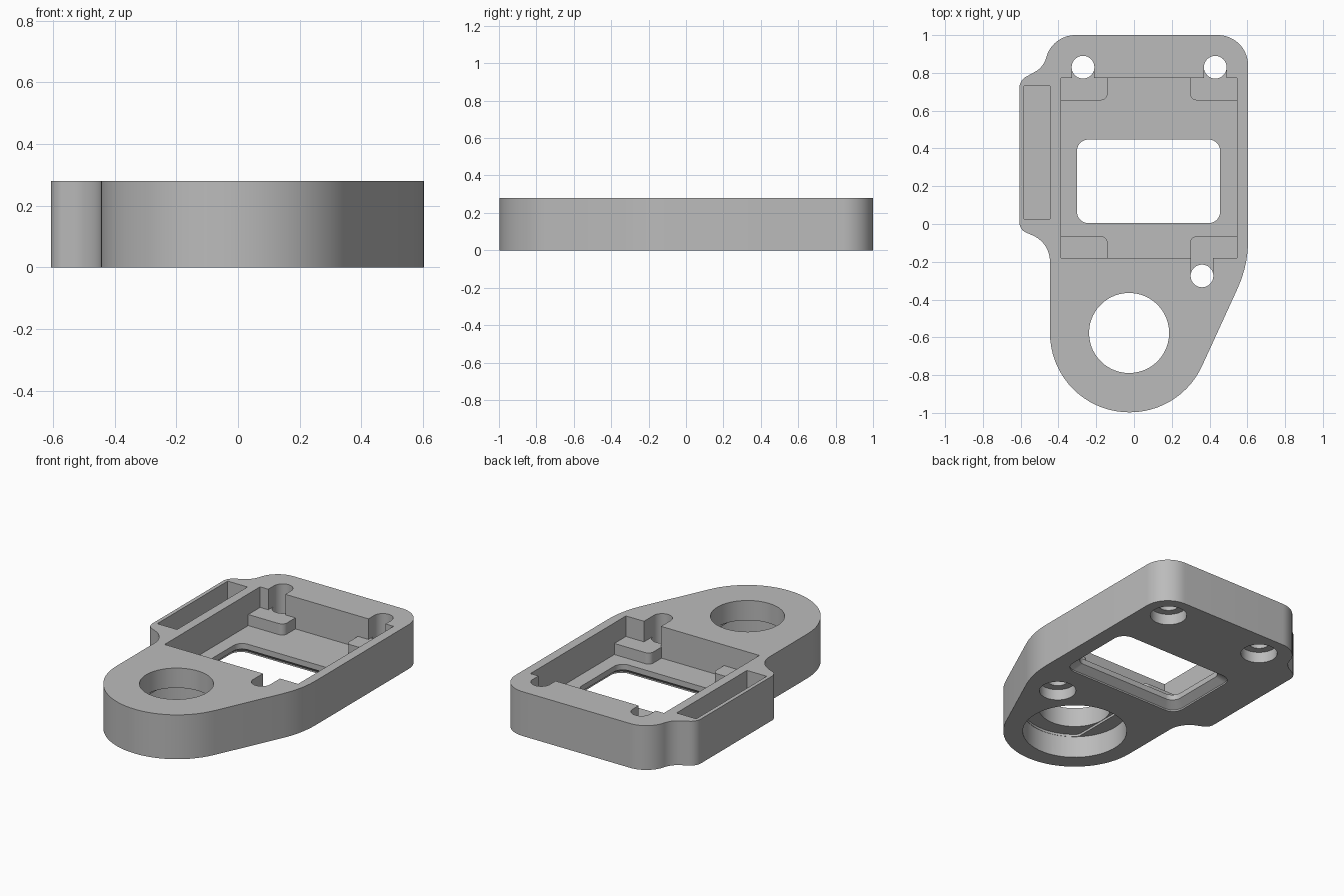
import bpy, bmesh, math
from mathutils import Vector

HEIGHT = 0.28
FLOOR = 0.08
LEDGE = 0.15
ABOVE = HEIGHT + 0.1
BELOW = -0.1

cube = bpy.data.objects.get("Cube")
if cube:
    bpy.data.objects.remove(cube, do_unlink=True)

grey = bpy.data.materials.new("plain grey")
grey.use_nodes = True
colour = (0.5, 0.5, 0.5, 1)
grey.diffuse_color = colour
grey.node_tree.nodes["Principled BSDF"].inputs["Base Color"].default_value = colour


def rounded(corners):
    """Closed profile from (x, y, radius) corners, each filleted by an arc."""
    points = []
    for i, (x, y, radius) in enumerate(corners):
        corner = Vector((x, y))
        if radius == 0:
            points.append(corner)
            continue
        before = (Vector(corners[i - 1][:2]) - corner).normalized()
        after = (Vector(corners[(i + 1) % len(corners)][:2]) - corner).normalized()
        half = before.angle(after) / 2
        centre = corner + (before + after).normalized() * radius / math.sin(half)
        start = corner + before * radius / math.tan(half) - centre
        end = corner + after * radius / math.tan(half) - centre
        sweep = math.pi - 2 * half
        steps = max(5, round(sweep / math.radians(5)))
        for k in range(steps + 1):
            t = k / steps
            arc = (start * math.sin((1 - t) * sweep) + end * math.sin(t * sweep)) / math.sin(sweep)
            points.append(centre + arc)
    return points


def rectangle(left, right, front, back, radius=0):
    return rounded([(left, front, radius), (right, front, radius),
                    (right, back, radius), (left, back, radius)])


def circle(x, y, radius, clip=1, count=64):
    """Circle profile, optionally flattened at both sides in x."""
    turn = [math.tau * (k + 0.5) / count for k in range(count)]
    return [Vector((x + max(-clip, min(clip, radius * math.cos(a))),
                    y + radius * math.sin(a))) for a in turn]


def solid(name, *layers):
    """Solid skinned through (profile, z) layers."""
    bm = bmesh.new()
    rings = [[bm.verts.new((p.x, p.y, z)) for p in profile] for profile, z in layers]
    bm.faces.new(rings[0])
    bm.faces.new(rings[-1])
    for low, high in zip(rings, rings[1:]):
        for i in range(len(low)):
            bm.faces.new((low[i - 1], low[i], high[i], high[i - 1]))
    bmesh.ops.recalc_face_normals(bm, faces=bm.faces)
    mesh = bpy.data.meshes.new(name)
    bm.to_mesh(mesh)
    bm.free()
    obj = bpy.data.objects.new(name, mesh)
    bpy.context.collection.objects.link(obj)
    return obj


def volume(mesh):
    bm = bmesh.new()
    bm.from_mesh(mesh)
    result = bm.calc_volume()
    bm.free()
    return result


def cut(name, *layers):
    """Subtract a solid from the plate, keeping the first solver's sound result."""
    cutter = solid(name, *layers)
    cutter.hide_render = True
    before = volume(plate.data)
    for solver in ('EXACT', 'MANIFOLD'):
        mod = plate.modifiers.new(name, 'BOOLEAN')
        mod.operation = 'DIFFERENCE'
        mod.solver = solver
        mod.object = cutter
        bpy.context.view_layer.update()
        graph = bpy.context.evaluated_depsgraph_get()
        baked = bpy.data.meshes.new_from_object(plate.evaluated_get(graph))
        plate.modifiers.clear()
        if before * 0.4 < volume(baked) < before:
            plate.data = baked
            break
    bpy.data.objects.remove(cutter, do_unlink=True)


# Plate outline: round nose, slanted flank, side bulge
outline = rounded([
    (-0.445, -0.997, 0.42), (0.248, -0.997, 0.42), (0.604, -0.22, 0.6),
    (0.604, 1, 0.16), (-0.43, 1, 0.16), (-0.48, 0.83, 0.12),
    (-0.607, 0.76, 0.07), (-0.607, -0.03, 0.06), (-0.445, -0.1, 0.15)])
plate = solid("mounting_plate", (outline, 0), (outline, HEIGHT))

# Main pocket, with a lower cross-shaped part that leaves four corner ledges
left, right, front, back = -0.387, 0.546, -0.18, 0.773
in_left, in_right, in_front, in_back = -0.14, 0.297, -0.065, 0.655
r = 0.035
pocket = rectangle(left, right, front, back)
cut("pocket", (pocket, LEDGE), (pocket, ABOVE))
cross = rounded([
    (in_left, front, 0), (in_right, front, 0), (in_right, in_front, r),
    (right, in_front, 0), (right, in_back, 0), (in_right, in_back, r),
    (in_right, back, 0), (in_left, back, 0), (in_left, in_back, r),
    (left, in_back, 0), (left, in_front, 0), (in_left, in_front, r)])
cut("lower_pocket", (cross, FLOOR), (cross, LEDGE + 0.05))

# Window, flared towards the underside
window = rectangle(-0.302, 0.456, 0.005, 0.447, 0.06)
flare = rectangle(-0.347, 0.501, -0.04, 0.492, 0.075)
cut("window", (flare, BELOW), (flare, 0.01), (window, 0.045), (window, LEDGE))

# Narrow side slot
slot = rectangle(-0.583, -0.445, 0.027, 0.73)
cut("side_slot", (slot, FLOOR), (slot, ABOVE))

# Large bore with counterbore and a flat-sided step in its roof
bore = circle(-0.026, -0.577, 0.212)
step = circle(-0.026, -0.577, 0.306, clip=0.214)
counterbore = circle(-0.026, -0.577, 0.308)
cut("bore", (bore, BELOW), (bore, ABOVE))
cut("counterbore", (counterbore, BELOW), (counterbore, 0.14))
cut("bore_step", (step, 0.05), (step, 0.155))

# Screw holes, counterbored below and opening into the pocket above
for x, y, inward in ((-0.27, 0.83, -1), (0.43, 0.83, -1), (0.36, -0.275, 1)):
    hole = circle(x, y, 0.06)
    seat = circle(x, y, 0.108)
    end = y + inward * 0.13
    notch = rectangle(x - 0.0595, x + 0.0595, min(y, end), max(y, end))
    cut("screw_hole", (hole, BELOW), (hole, ABOVE))
    cut("screw_seat", (seat, BELOW), (seat, 0.07))
    cut("screw_notch", (notch, LEDGE), (notch, ABOVE))

# Finish: one grey, smooth curves with sharp edges
plate.data.materials.clear()
plate.data.materials.append(grey)
bpy.ops.object.select_all(action='DESELECT')
plate.select_set(True)
bpy.context.view_layer.objects.active = plate
bpy.ops.object.shade_smooth_by_angle(angle=math.radians(30))
